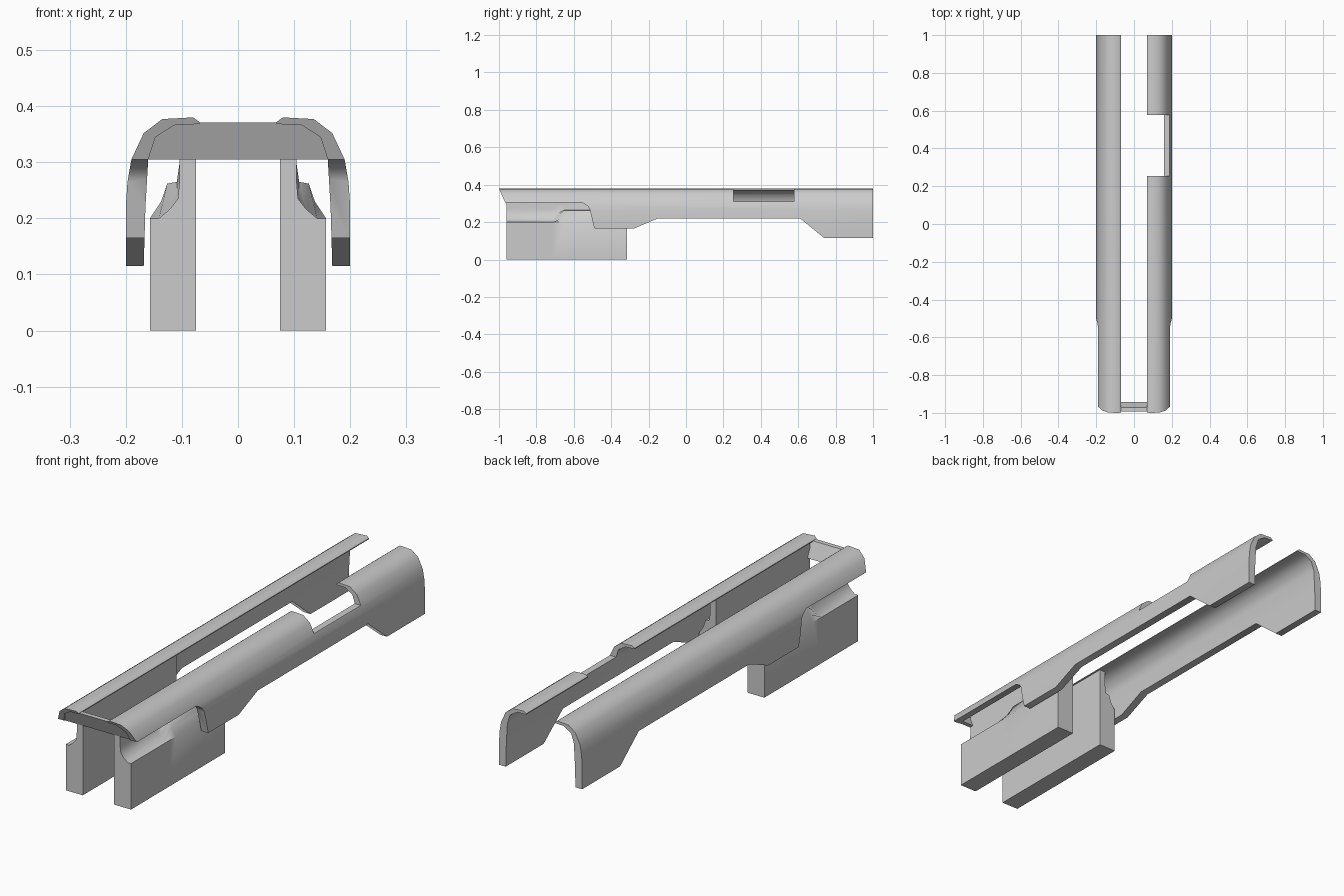
import bpy, bmesh, math

if "Cube" in bpy.data.objects:
    bpy.data.objects.remove(bpy.data.objects["Cube"])

def loft(name, rings):
    """Closed solid through rings of 3D points with equal counts."""
    bm = bmesh.new()
    vr = [[bm.verts.new(p) for p in r] for r in rings]
    n = len(vr[0])
    for a, b in zip(vr, vr[1:]):
        for i in range(n):
            j = (i + 1) % n
            bm.faces.new((a[i], a[j], b[j], b[i]))
    bm.faces.new(vr[0])
    bm.faces.new(vr[-1][::-1])
    bmesh.ops.recalc_face_normals(bm, faces=bm.faces)
    me = bpy.data.meshes.new(name)
    bm.to_mesh(me)
    bm.free()
    ob = bpy.data.objects.new(name, me)
    bpy.context.collection.objects.link(ob)
    return ob

def activate(ob):
    bpy.ops.object.select_all(action='DESELECT')
    ob.select_set(True)
    bpy.context.view_layer.objects.active = ob

def boolean(ob, cutter, op):
    m = ob.modifiers.new("cut", 'BOOLEAN')
    m.operation, m.object, m.solver = op, cutter, 'EXACT'
    activate(ob)
    bpy.ops.object.modifier_apply(modifier=m.name)
    bpy.data.objects.remove(cutter, do_unlink=True)

def smooth(ob):
    activate(ob)
    bpy.ops.object.shade_smooth_by_angle(angle=math.radians(42))

def section(pts, s, y):
    return [(s * x, y, z) for x, z in pts]

# Cross-section of one shell half: outer side, then inner side
shell = [(.2, .115), (.2, .22), (.197, .265), (.19, .305), (.168, .352), (.135, .377),
         (.08, .38), (.069, .372), (.069, .368), (.112, .367), (.147, .345),
         (.16, .305), (.165, .22), (.168, .115)]

# Side outline (y, z) that trims the shell's lower edge and slanted nose
outline = [(1, .4), (1, .115), (.74, .115), (.61, .22), (-.15, .22), (-.28, .165),
           (-.49, .165), (-.515, .27), (-.525, .285), (-.555, .305), (-.967, .305),
           (-1, .38), (-1, .4)]
outline = [(y * 1.0, z - .001 if z == .115 else z) for y, z in outline]

# Leg cross-sections: scooped front, fuller rear
leg_front = [(.075, 0), (.157, 0), (.157, .2), (.141, .2), (.122, .216), (.107, .235),
             (.104, .27), (.104, .369), (.075, .369)]
leg_rear = [(.075, 0), (.157, 0), (.157, .2), (.137, .23), (.126, .262), (.109, .265),
            (.104, .3), (.104, .369), (.075, .369)]

for side, s in (("right", 1), ("left", -1)):
    half = loft(f"shell_{side}", [section(shell, s, y) for y in (-1.1, 1.1)])
    trim = loft("trim", [[(x, y, z) for y, z in outline] for x in (-.4, .4)])
    boolean(half, trim, 'INTERSECT')
    if s == 1:
        # Side window, right half only
        win = [(0, .31), (.3, .31), (.3, .5), (0, .5)]
        boolean(half, loft("window", [section(win, 1, y) for y in (.255, .577)]), 'DIFFERENCE')
    smooth(half)

    leg = loft(f"leg_{side}", [section(leg_front, s, -.96), section(leg_front, s, -.71),
                               section(leg_rear, s, -.65), section(leg_rear, s, -.315)])
    smooth(leg)

# Slanted nose plate joining the halves
edge = [(.16, .305), (.147, .345), (.112, .367), (.069, .371)]
plate = edge + [(-x, z) for x, z in edge[::-1]]
nose = loft("nose_plate", [[(x, -1 + d + (.38 - z) * .44, z) for x, z in plate]
                           for d in (.004, .024)])
smooth(nose)
